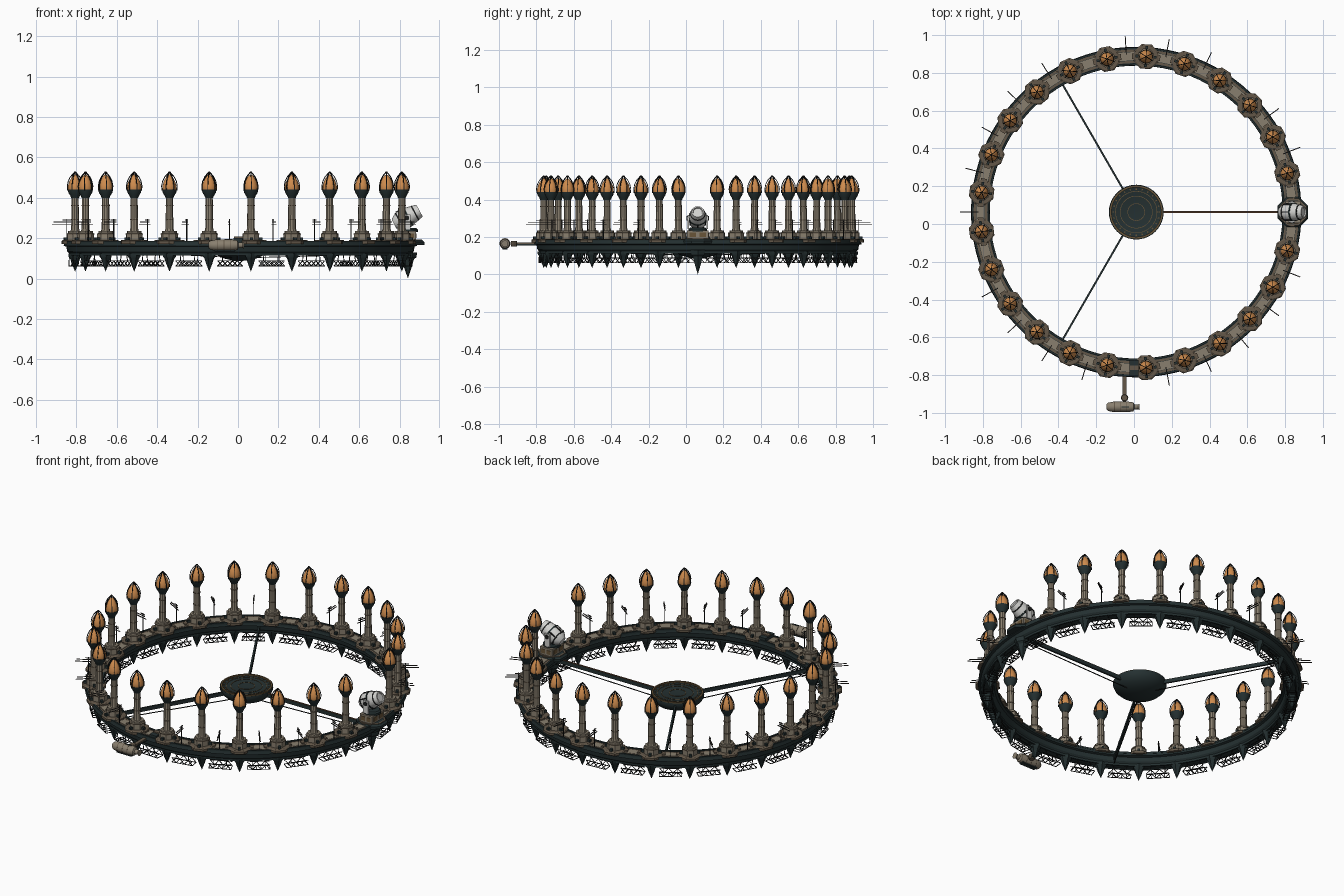
import bpy, bmesh, math
from mathutils import Matrix, Vector

cube = bpy.data.objects.get("Cube")
if cube:
    bpy.data.objects.remove(cube, do_unlink=True)


def material(name, rgb):
    m = bpy.data.materials.new(name)
    m.use_nodes = True
    m.diffuse_color = (*rgb, 1)
    m.node_tree.nodes["Principled BSDF"].inputs["Base Color"].default_value = (*rgb, 1)
    return m


TEAL = material("dark_teal", (0.018, 0.03, 0.031))
BEIGE = material("beige_stone", (0.25, 0.212, 0.158))
BROWN = material("grey_brown", (0.125, 0.096, 0.066))
RUST = material("rust", (0.11, 0.05, 0.025))
BRONZE = material("bronze", (0.14, 0.09, 0.04))
AMBER = material("amber", (0.62, 0.26, 0.075))
WHITE = material("off_white", (0.64, 0.64, 0.62))
GREY = material("dark_grey", (0.05, 0.046, 0.042))
BLACK = material("near_black", (0.012, 0.013, 0.013))

CENTRE = Matrix.Translation((0.012, 0.063, 0))
COUNT, RADIUS = 25, 0.825
STEP = math.tau / COUNT


def finish(bm, name, mat, smooth=True):
    bmesh.ops.remove_doubles(bm, verts=bm.verts, dist=1e-5)
    bmesh.ops.recalc_face_normals(bm, faces=bm.faces)
    me = bpy.data.meshes.new(name)
    bm.to_mesh(me)
    bm.free()
    me.materials.append(mat)
    if smooth:
        me.shade_smooth()
        me.set_sharp_from_angle(angle=math.radians(32))
    return me


def lathe(name, profile, mat, segs=8, closed=False, arc=math.tau, start=0.0):
    """Turn (radius, height) points about z; a partial arc gets end caps."""
    bm = bmesh.new()
    full = arc >= math.tau - 1e-6
    rings = []
    for i in range(segs if full else segs + 1):
        a = start + arc * i / segs
        rings.append([bm.verts.new((r * math.cos(a), r * math.sin(a), z)) for r, z in profile])
    n = len(profile)
    for i in range(segs):
        a, b = rings[i], rings[(i + 1) % len(rings)]
        for j in range(n if closed else n - 1):
            k = (j + 1) % n
            bm.faces.new((a[j], a[k], b[k], b[j]))
    if not full:
        bm.faces.new(rings[0])
        bm.faces.new(rings[-1])
    return finish(bm, name, mat)


def beams(name, pairs, width, mat, height=None):
    """Straight rectangular bars between pairs of points."""
    bm = bmesh.new()
    for p, q in pairs:
        p, q = Vector(p), Vector(q)
        d = q - p
        rot = d.to_track_quat('X', 'Z').to_matrix().to_4x4()
        mtx = Matrix.Translation((p + q) / 2) @ rot @ Matrix.Diagonal((d.length, width, height or width, 1))
        bmesh.ops.create_cube(bm, size=1, matrix=mtx)
    return finish(bm, name, mat, smooth=False)


def box(name, size, centre, mat):
    bm = bmesh.new()
    bmesh.ops.create_cube(bm, size=1, matrix=Matrix.Translation(centre) @ Matrix.Diagonal((*size, 1)))
    return finish(bm, name, mat, smooth=False)


def place(me, angle=0.0, radius=0.0, local=Matrix()):
    ob = bpy.data.objects.new(me.name, me)
    bpy.context.collection.objects.link(ob)
    ob.matrix_world = CENTRE @ Matrix.Rotation(angle, 4, 'Z') @ Matrix.Translation((radius, 0, 0)) @ local


def band(name, r0, r1, z0, z1, mat, **kw):
    return lathe(name, [(r0, z0), (r1, z0), (r1, z1), (r0, z1)], mat, closed=True, **kw)


# Main ring: wide deck flange over a stepped keel
place(lathe("ring_hull", [(.778, .178), (.872, .178), (.875, .162), (.862, .158), (.858, .135), (.842, .118),
                          (.808, .118), (.792, .135), (.788, .158), (.775, .162)], TEAL, segs=100, closed=True))
for name, r in (("inner_rim", .781), ("outer_rim", .867)):
    place(band(name, r - .005, r + .005, .176, .186, TEAL, segs=100))
for name, r in (("inner_keel_ridge", .805), ("outer_keel_ridge", .845)):
    place(band(name, r - .004, r + .004, .113, .13, TEAL, segs=100))

# Deck panels, repeated in every bay
half = STEP * .5
panel_parts = [
    band("deck_panel", .803, .847, .176, .183, BEIGE, segs=4, arc=STEP * .62, start=half - STEP * .31),
    band("inner_walkway", .789, .801, .176, .182, BROWN, segs=4, arc=STEP * .8, start=half - STEP * .4),
    band("outer_walkway", .849, .861, .176, .182, BROWN, segs=4, arc=STEP * .8, start=half - STEP * .4),
]
deck_block = box("deck_block", (.03, .014, .012), (0, 0, .185), BROWN)

# Short lattice truss under each bay
truss_pairs = []
L, N, LOW, HIGH = .122, 5, .062, .088
xs = (-.024, .024)
for x in xs:
    for z in (LOW, HIGH):
        truss_pairs.append(((x, -L / 2, z), (x, L / 2, z)))
    for i in range(N):
        y0, y1 = (-L / 2 + L * (i + k) / N for k in (0, 1))
        za, zb = (LOW, HIGH) if i % 2 else (HIGH, LOW)
        truss_pairs.append(((x, y0, za), (x, y1, zb)))
for i in range(N + 1):
    y = -L / 2 + L * i / N
    truss_pairs.append(((xs[0], y, LOW), (xs[1], y, LOW)))
    if i in (1, N - 1):
        truss_pairs += [((x, y, HIGH), (x * .7, y, .125)) for x in xs]
truss = beams("underside_truss", truss_pairs, .0032, BLACK)

# Antenna mast with radial yards
antenna_parts = [
    beams("antenna_mast", [((.035, 0, .17), (.035, 0, .295))], .004, BLACK),
    beams("antenna_yards", [((.01, 0, .268), (.109, 0, .268)), ((.02, 0, .28), (.1, 0, .28)),
                            ((.02, 0, .29), (.055, 0, .29))], .005, GREY, .003),
]

# Lantern tower parts
oct8 = math.pi / 8
tower_parts = [
    lathe("tower_platform", [(0, .172), (.07, .172), (.07, .185), (.063, .19), (0, .19)], BROWN, start=oct8),
    lathe("tower_base", [(.043, .188), (.043, .222), (.037, .226), (.037, .236), (0, .236)], BEIGE, start=oct8),
    lathe("tower_base_trim", [(.034, .219), (.045, .219), (.045, .224), (.034, .224)], BROWN, start=oct8, closed=True),
    lathe("tower_column", [(.023, .235), (.0195, .25), (.0175, .41)], BEIGE, segs=10),
    lathe("lantern_cup", [(0, .398), (.019, .398), (.024, .41), (.033, .424), (.0375, .441), (.032, .441)], TEAL, segs=12),
    lathe("lantern_flame", [(.032, .43), (.0355, .443), (.035, .46), (.029, .48), (.018, .5), (.008, .511), (0, .515)],
          AMBER, segs=14),
    lathe("under_spike", [(.034, .124), (.032, .108), (.025, .1), (.015, .07), (0, .034)], TEAL, segs=6),
    beams("base_buttress", [((.038 * c, .038 * s, .197), (.056 * c, .056 * s, .197))
                            for c, s in ((1, 0), (-1, 0), (0, 1), (0, -1))], .014, TEAL),
]
for z in (.29, .36):
    tower_parts.append(band("column_collar", .016, .0205, z, z + .005, BROWN, segs=10))
rib_profile = [(.037, .435), (.039, .458), (.034, .482), (.023, .504), (.002, .528)]
rib_pairs = []
for i in range(6):
    a = math.tau * i / 6
    pts = [(r * math.cos(a), r * math.sin(a), z) for r, z in rib_profile]
    rib_pairs += zip(pts, pts[1:])
tower_parts.append(beams("lantern_ribs", rib_pairs, .004, BLACK))

no_antenna = {0, 3, 7, 13, 18, 24}
for i in range(COUNT):
    a = STEP * i
    for me in panel_parts:
        place(me, a)
    place(truss, a + half, RADIUS)
    for shift in (-.17, .17):
        place(deck_block, a + half + STEP * shift, RADIUS)
    if i not in no_antenna:
        for me in antenna_parts:
            place(me, a + half, RADIUS)
    if i:
        for me in tower_parts:
            place(me, a, RADIUS)

# Central hub: shallow bowl with ringed top
place(lathe("hub_bowl", [(0, .166), (.135, .166), (.144, .17), (.145, .156), (.136, .135), (.115, .115), (.08, .099),
                         (.04, .09), (0, .087)], TEAL, segs=40))
place(band("hub_rim", .131, .14, .164, .174, BRONZE, segs=40))
for i, r in enumerate((.045, .085, .11)):
    place(band("hub_inlay_%d" % (i + 1), r - .0015, r + .0015, .162, .168, BRONZE, segs=40))
place(beams("hub_studs", [((.118 * math.cos(t), .118 * math.sin(t), .167), (.126 * math.cos(t), .126 * math.sin(t), .167))
                          for t in (math.tau * k / 24 for k in range(24))], .006, BRONZE))

# Spokes with a cable below each; the first carries a rust strip on top
for i in range(3):
    a = math.tau * i / 3
    place(beams("spoke", [((.12, 0, .148), (.795, 0, .148))], .01, TEAL, .022), a)
    place(beams("spoke_cable", [((.07, 0, .104), (.8, 0, .123))], .004, BLACK), a)
place(beams("spoke_strip", [((.145, 0, .16), (.79, 0, .16))], .008, RUST, .004))

# Observatory on the left of the ring
SPOT = RADIUS + .004
for me in (
    lathe("observatory_platform", [(0, .166), (.088, .166), (.088, .18), (.078, .19), (0, .19)], TEAL, start=oct8),
    band("observatory_deck_edge", .066, .077, .186, .193, BROWN, segs=8, start=oct8),
    box("observatory_base", (.08, .115, .045), (0, 0, .212), BEIGE),
    lathe("observatory_turntable", [(.05, .23), (.05, .242), (.042, .25), (0, .25)], TEAL, segs=16),
    box("telescope_yoke_left", (.034, .008, .075), (-.005, .051, .28), WHITE),
    box("telescope_yoke_right", (.034, .008, .075), (-.005, -.051, .28), WHITE),
    lathe("observatory_spike", [(.046, .13), (.042, .105), (.03, .095), (.017, .05), (0, 0)], TEAL, segs=6),
):
    place(me, 0, SPOT)
for side in (-1, 1):
    place(lathe("yoke_pivot", [(.012, -.003), (.012, .003), (0, .003)], BLACK, segs=12), 0, SPOT,
          Matrix.Translation((-.005, side * .056, .3)) @ Matrix.Rotation(-side * math.pi / 2, 4, 'X'))
    for k in (-1, 1):
        place(box("base_side_window", (.026, .004, .024), (k * .018, side * .058, .212), BRONZE), 0, SPOT)
        place(box("base_end_window", (.004, .034, .024), (side * .0405, k * .027, .212), BRONZE), 0, SPOT)
tilt = Matrix.Translation((-.01, 0, .3)) @ Matrix.Rotation(math.radians(62), 4, 'Y')
seams = [((.048 * math.cos(t), .048 * math.sin(t), -.03), (.048 * math.cos(t), .048 * math.sin(t), .012))
         for t in (math.tau * k / 6 for k in range(6))]
for me in (
    lathe("telescope_barrel", [(0, -.066), (.024, -.066), (.038, -.05), (.047, -.028), (.048, .012), (.041, .045),
                               (.033, .077), (.026, .077), (.024, .07), (0, .07)], WHITE, segs=16),
    band("telescope_rear_band", .03, .0465, -.038, -.031, BLACK, segs=16),
    band("telescope_middle_band", .037, .05, .009, .017, TEAL, segs=16),
    band("telescope_front_band", .027, .0405, .048, .055, BLACK, segs=16),
    beams("telescope_seams", seams, .006, BLACK),
):
    place(me, 0, SPOT, tilt)


# Docking gate, arm and moored craft at the front
def front(me, x, y, z, rot=Matrix()):
    place(me, 0, 0, CENTRE.inverted() @ Matrix.Translation((x, y, z)) @ rot)


front(box("dock_gate", (.045, .085, .026), (0, 0, 0), TEAL), 0, -.762, .187)
front(box("dock_gate_roof", (.07, .024, .008), (0, 0, 0), BROWN), .015, -.762, .203)
front(box("dock_arm", (.02, .13, .01), (0, 0, 0), BROWN), -.05, -.855, .167)
front(box("dock_arm_girder", (.023, .13, .008), (0, 0, 0), TEAL), -.05, -.855, .16)
front(lathe("dock_node", [(0, -.014), (.016, -.014), (.02, 0), (.016, .014), (0, .014)], BROWN, segs=10), -.05, -.92, .165)
along_x = Matrix.Rotation(math.pi / 2, 4, 'Y')
front(lathe("craft_hull", [(0, -.088), (.014, -.088), (.023, -.078), (.028, -.05), (.028, .03), (.024, .055), (.014, .06),
                           (.013, .08), (.018, .088), (0, .088)], BEIGE, segs=14), -.058, -.968, .165, along_x)
for i, s in enumerate((-.045, -.012, .02)):
    front(band("craft_band_%d" % (i + 1), .02, .029, s - .002, s + .002, BROWN, segs=14), -.058, -.968, .165, along_x)
front(box("craft_fin", (.04, .006, .006), (0, 0, 0), TEAL), -.046, -.968, .193)
front(box("craft_keel", (.1, .026, .008), (0, 0, 0), TEAL), -.066, -.968, .138)
